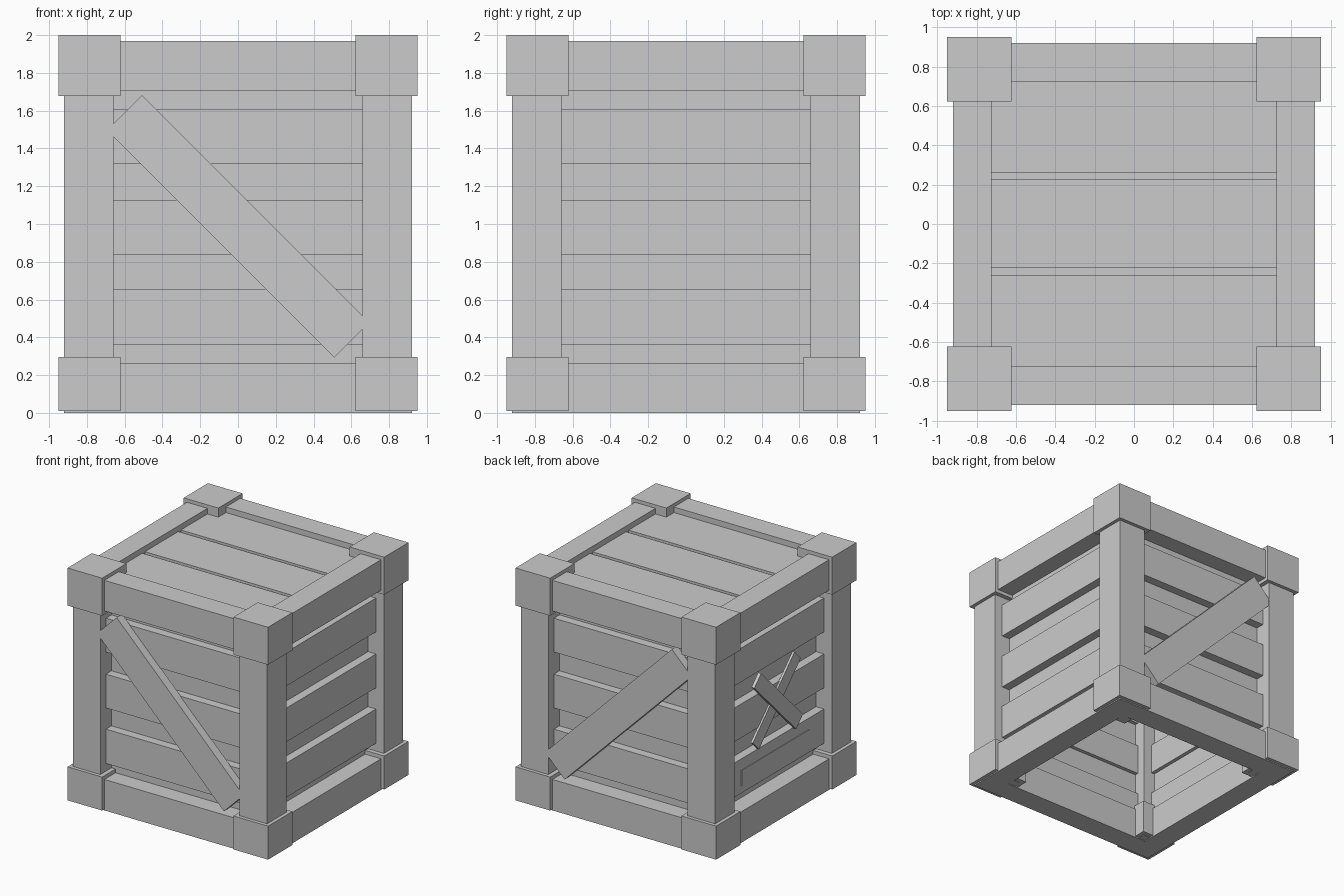
import bpy
import math
from mathutils import Matrix, Vector

cube = bpy.data.objects.get("Cube")
if cube:
    bpy.data.objects.remove(cube, do_unlink=True)

# Single plain material
grey = bpy.data.materials.new("light_grey")
grey.use_nodes = True
colour = (0.6, 0.6, 0.6, 1.0)
grey.diffuse_color = colour
grey.node_tree.nodes["Principled BSDF"].inputs["Base Color"].default_value = colour

FACES = [(0, 2, 3, 1), (4, 5, 7, 6), (0, 1, 5, 4),
         (2, 6, 7, 3), (0, 4, 6, 2), (1, 3, 7, 5)]


def box(name, lo, hi, tilt=0.0, turn=0.0):
    """Box from lo to hi, tilted about its own y axis, then turned about world z."""
    lo, hi = Vector(lo), Vector(hi)
    mid, half = (lo + hi) / 2, (hi - lo) / 2
    mat = (Matrix.Rotation(turn, 4, 'Z') @ Matrix.Translation(mid)
           @ Matrix.Rotation(tilt, 4, 'Y'))
    verts = [mat @ Vector((sx * half.x, sy * half.y, sz * half.z))
             for sz in (-1, 1) for sy in (-1, 1) for sx in (-1, 1)]
    mesh = bpy.data.meshes.new(name)
    mesh.from_pydata(verts, [], FACES)
    mesh.materials.append(grey)
    obj = bpy.data.objects.new(name, mesh)
    bpy.context.collection.objects.link(obj)
    return obj


# Corner posts with block caps at both ends
for side, sx in (("left", 1), ("right", -1)):
    for end, sy in (("front", -1), ("back", 1)):
        def corner(part, inner, outer, z0, z1):
            xs, ys = sorted((sx * inner, sx * outer)), sorted((sy * inner, sy * outer))
            box(f"{end}_{side}_{part}", (xs[0], ys[0], z0), (xs[1], ys[1], z1))
        corner("post", 0.66, 0.92, 0.006, 1.96)
        corner("bottom_cap", 0.622, 0.95, 0.01, 0.297)
        corner("top_cap", 0.622, 0.95, 1.678, 2.0)

# Four walls, each laid out at the front and turned into place
PLANKS = [(0.363, 0.657), (0.838, 1.128), (1.317, 1.607)]
SLATS = [(0.20, 0.43), (0.62, 0.88), (1.09, 1.36), (1.55, 1.78)]
for i, wall in enumerate(("front", "left", "back", "right")):
    turn = i * math.pi / 2
    # Bottom beams run round the corners in a closed ring, each ending at the next
    box(f"{wall}_bottom_beam", (-0.725, -0.92, 0), (0.92, -0.725, 0.265), turn=turn)
    box(f"{wall}_top_beam", (-0.725, -0.92, 1.708), (0.92, -0.725, 1.97), turn=turn)
    for n, (z0, z1) in enumerate(PLANKS):
        box(f"{wall}_plank_{n + 1}", (-0.70, -0.845, z0), (0.70, -0.77, z1), turn=turn)
    # Recessed slats close the gaps between the planks
    for n, (z0, z1) in enumerate(SLATS):
        box(f"{wall}_inner_slat_{n + 1}", (-0.70, -0.77, z0), (0.70, -0.738, z1), turn=turn)

# Diagonal braces on front and back, both high on the right side
for name, y0, y1 in (("front_brace", -0.917, -0.84), ("back_brace", 0.84, 0.917)):
    box(name, (-0.85, y0, 0.856), (0.85, y1, 1.118), tilt=math.radians(45))

# Lid planks with a backing panel under the gaps
for n, (y0, y1) in enumerate(((-0.74, -0.259), (-0.224, 0.228), (0.262, 0.74))):
    box(f"lid_plank_{n + 1}", (-0.74, y0, 1.86), (0.74, y1, 1.922))
box("lid_backing", (-0.74, -0.74, 1.82), (0.74, 0.74, 1.86))

# Crossed strips and a thin plate on the right wall
right = -math.pi / 2
box("cross_strip_lower", (-0.40, -0.86, 0.925), (0.40, -0.84, 1.045),
    tilt=math.radians(-45), turn=right)
box("cross_strip_upper", (-0.40, -0.878, 0.92), (0.40, -0.85, 1.05),
    tilt=math.radians(45), turn=right)
box("wall_plate", (-0.46, -0.851, 0.425), (0.46, -0.843, 0.56), turn=right)
